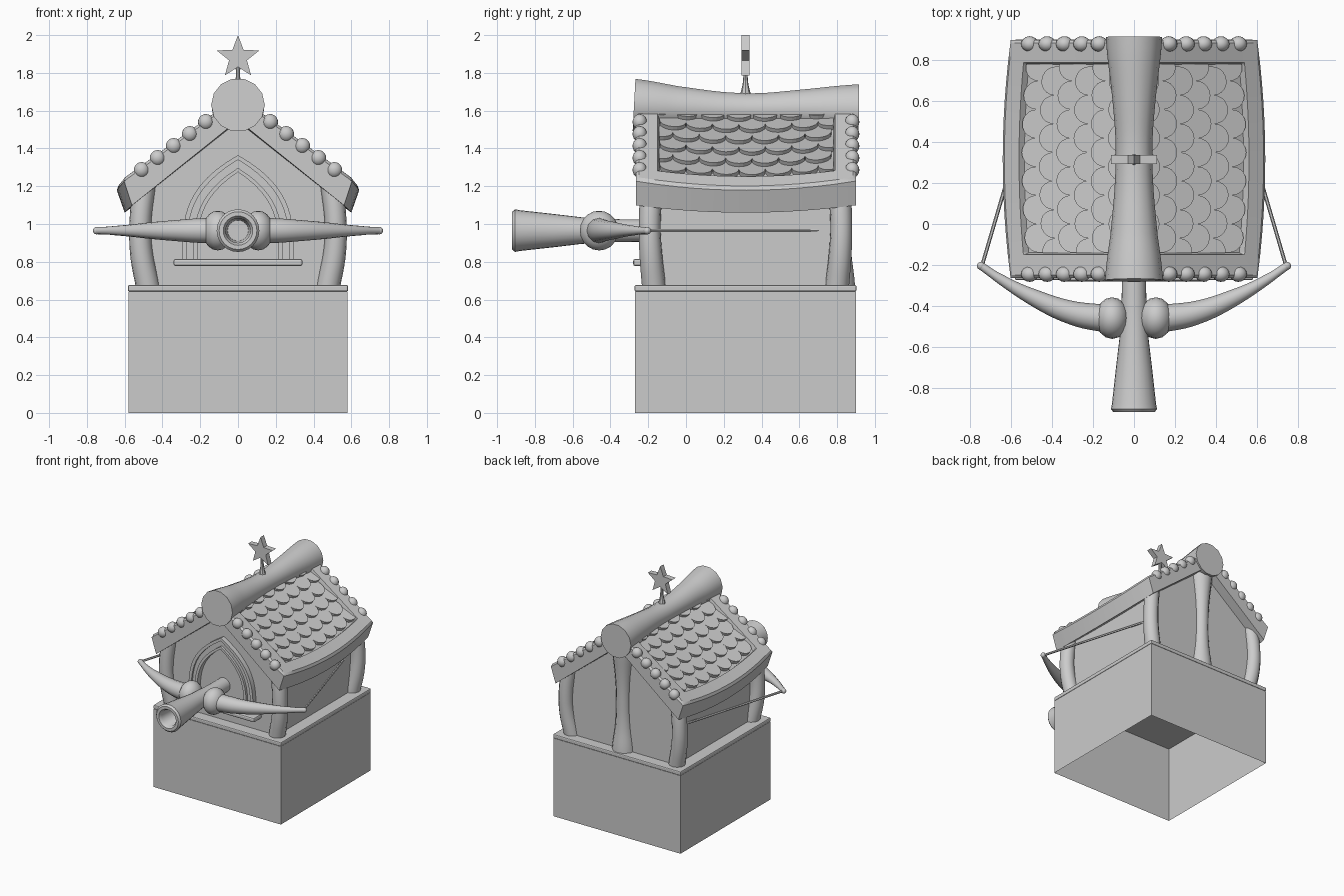
import bpy, bmesh, math
from mathutils import Vector, Matrix

if "Cube" in bpy.data.objects:
    bpy.data.objects.remove(bpy.data.objects["Cube"])

YC = 0.315  # middle of the house in depth


def mesh_obj(name, verts, faces, smooth=None):
    me = bpy.data.meshes.new(name)
    me.from_pydata([tuple(v) for v in verts], [], faces)
    bm = bmesh.new()
    bm.from_mesh(me)
    bmesh.ops.recalc_face_normals(bm, faces=bm.faces)
    bm.to_mesh(me)
    bm.free()
    ob = bpy.data.objects.new(name, me)
    bpy.context.collection.objects.link(ob)
    if smooth:
        shade(ob, smooth)
    return ob


def shade(ob, angle=40):
    bpy.ops.object.select_all(action='DESELECT')
    ob.select_set(True)
    bpy.context.view_layer.objects.active = ob
    bpy.ops.object.shade_smooth_by_angle(angle=math.radians(angle))


def box(name, x, y, z, bevel=0.0, open_bottom=False):
    v = [(a, b, c) for c in z for b in y for a in x]
    f = [(4, 5, 7, 6), (0, 1, 5, 4), (1, 3, 7, 5), (3, 2, 6, 7), (2, 0, 4, 6)]
    if not open_bottom:
        f.append((0, 2, 3, 1))
    ob = mesh_obj(name, v, f)
    if bevel:
        m = ob.modifiers.new("bevel", 'BEVEL')
        m.width, m.segments = bevel, 2
    return ob


def tube(name, pts, sides=4):
    """Smooth tapered tube through (x, y, z, radius) points."""
    cu = bpy.data.curves.new(name, 'CURVE')
    cu.dimensions = '3D'
    cu.bevel_depth, cu.bevel_resolution = 1.0, sides
    cu.use_fill_caps, cu.resolution_u = True, 6
    sp = cu.splines.new('BEZIER')
    sp.radius_interpolation = 'CARDINAL'
    sp.bezier_points.add(len(pts) - 1)
    for b, p in zip(sp.bezier_points, pts):
        b.co, b.radius = p[:3], p[3]
        b.handle_left_type = b.handle_right_type = 'AUTO'
    ob = bpy.data.objects.new(name, cu)
    bpy.context.collection.objects.link(ob)
    bpy.ops.object.select_all(action='DESELECT')
    ob.select_set(True)
    bpy.context.view_layer.objects.active = ob
    bpy.ops.object.convert(target='MESH')
    shade(bpy.context.object)


def ball(name, loc, size):
    bm = bmesh.new()
    bmesh.ops.create_uvsphere(bm, u_segments=16, v_segments=10, radius=1,
                              matrix=Matrix.Translation(loc) @ Matrix.Diagonal((*size, 1)))
    me = bpy.data.meshes.new(name)
    bm.to_mesh(me)
    bm.free()
    ob = bpy.data.objects.new(name, me)
    bpy.context.collection.objects.link(ob)
    shade(ob)


# base box, open underneath, and its trim
box("base", (-.58, .58), (-.27, .9), (0, .643), open_bottom=True)
box("base_trim", (-.583, .583), (-.273, .903), (.643, .677), .008)

# gabled house body
prof = [(-.485, .67), (.485, .67), (.485, 1.2), (0, 1.58), (-.485, 1.2)]
v = [(x, y, z) for y in (-.185, .82) for x, z in prof]
mesh_obj("house_walls", v, [(0, 1, 2, 3, 4), (5, 6, 7, 8, 9)] +
         [(i, (i + 1) % 5, (i + 1) % 5 + 5, i + 5) for i in range(5)])

# bowed corner posts and the flared rear post
for sx in (-1, 1):
    for sy in (-1, 1):
        y = lambda d: YC + sy * d
        tube("corner_post", [(sx * .478, y(.485), .67, .063), (sx * .512, y(.502), .85, .06),
                             (sx * .517, y(.507), 1.0, .058), (sx * .495, y(.495), 1.22, .06)])
tube("rear_post", [(0, .80, .67, .095), (0, .805, .85, .07), (0, .81, 1.05, .058),
                   (0, .81, 1.3, .068), (0, .80, 1.55, .1)])


# roof surface: u runs from ridge to eave, y along the ridge
def roof(u, y, off=0.0):
    s = 1 - ((y - YC) / .59) ** 2
    return Vector((u * (.61 + .04 * s) + .58 * off, y,
                   1.68 - .03 * s - u * (.44 + .02 * s) + .81 * off))


def roof_under(u, y):
    s = 1 - ((y - YC) / .59) ** 2
    return Vector((u * (.56 + .04 * s), y, 1.55 - .03 * s - u * (.45 + .01 * s)))


def roof_slab(sx):
    us = [0, .3, .6, .855, .865, .975, 1]
    ys = [-.265, -.25, -.15, -.14] + [-.14 + .92 * i / 10 for i in range(1, 10)] + [.78, .79, .885, .9]
    nu, ny = len(us), len(ys)
    verts = []
    for y in ys:
        for u in us:
            off = -.035 if u < .86 and -.145 < y < .785 else 0
            if u == 1 or y in (ys[0], ys[-1]):
                off = -.014
            verts.append(roof(u, y, off))
    verts += [roof_under(u, y) for y in ys for u in us]
    n = nu * ny
    faces = []
    for j in range(ny - 1):
        for i in range(nu - 1):
            a = j * nu + i
            q = (a, a + 1, a + nu + 1, a + nu)
            faces += [q, tuple(k + n for k in q)]
    rim = list(range(nu)) + [j * nu + nu - 1 for j in range(1, ny)]
    rim += [(ny - 1) * nu + i for i in range(nu - 2, -1, -1)] + [j * nu for j in range(ny - 2, 0, -1)]
    for a, b in zip(rim, rim[1:] + rim[:1]):
        faces.append((a, b, b + n, a + n))
    mesh_obj("roof_slab", [(sx * p.x, p.y, p.z) for p in verts], faces, 30)


# overlapping scalloped tiles
def roof_tiles(sx):
    verts, faces = [], []
    w = .07
    for r in range(6):
        ub = .845 - r * .13
        for c in range(-1, 8):
            yc = -.14 + w + c * 2 * w + (w if r % 2 else 0)
            if yc - w > .75 or yc + w < -.11:
                continue
            arc = [(ub - .09 + .09 * math.sin(math.pi * k / 10), yc - w * math.cos(math.pi * k / 10))
                   for k in range(11)]
            out = [(ub - .2, yc - w)] + arc + [(ub - .2, yc + w)]
            out = [(max(u, 0), min(max(y, -.142), .782)) for u, y in out]
            b, n = len(verts), len(out)
            for th in (0, -.03):
                for u, y in out:
                    p = roof(u, y, -.035 + .035 * (u - ub + .2) / .2 + th)
                    verts.append((sx * p.x, p.y, p.z))
            faces += [tuple(range(b, b + n)), tuple(range(b + n, b + 2 * n))]
            faces += [(b + i, b + (i + 1) % n, b + n + (i + 1) % n, b + n + i) for i in range(n)]
    mesh_obj("roof_tiles", verts, faces)


for sx in (-1, 1):
    roof_slab(sx)
    roof_tiles(sx)
    # beads along the gable edges
    for y in (-.245, .88):
        for i in range(5):
            ball("gable_bead", (sx * (.17 + .085 * i), y, 1.54 - .0635 * i), (.042, .038, .042))

# waisted ridge log
tube("ridge_log", [(0, -.275, 1.63, .142), (0, -.05, 1.618, .115), (0, .3, 1.605, .09),
                   (0, .6, 1.608, .105), (0, .915, 1.605, .138)], 5)

# star finial on its stem
tube("star_stem", [(0, YC, 1.67, .03), (0, YC, 1.75, .014), (0, YC, 1.84, .012)], 2)
star = []
for y in (YC - .022, YC + .022):
    for i in range(10):
        r, a = (.118, .05)[i % 2], math.pi / 2 + i * math.pi / 5
        star.append((r * math.cos(a), y, 1.882 + r * math.sin(a)))
mesh_obj("star", star, [tuple(range(10)), tuple(range(10, 20))] +
         [(i, (i + 1) % 10, (i + 1) % 10 + 10, i + 10) for i in range(10)])


# pointed door arch: rings between two gothic outlines
def gothic(w, peak):
    t = [k / 14 for k in range(15)]
    half = [(w * (1 - k ** 3.3), .81 + (peak - .81) * k) for k in t]
    return half + [(-x, z) for x, z in half[-2::-1]]


def arch_ring(name, outer, inner, front):
    a, b = gothic(*outer), gothic(*inner)
    n = len(a)
    v = [(x, y, z) for y in (front, -.17) for o in (a, b) for x, z in o]
    f = []
    for i in range(n - 1):
        for p, q in ((0, n), (2 * n, 3 * n), (0, 2 * n), (n, 3 * n)):
            f.append((p + i, p + i + 1, q + i + 1, q + i))
    f += [(0, n, 3 * n, 2 * n), (n - 1, 2 * n - 1, 4 * n - 1, 3 * n - 1)]
    mesh_obj(name, v, f, 35)


arch_ring("door_arch_outer", (.295, 1.365), (.27, 1.34), -.225)
arch_ring("door_arch_band", (.272, 1.342), (.235, 1.295), -.21)
arch_ring("door_arch_inner", (.237, 1.297), (.215, 1.275), -.23)
box("door_sill", (-.342, .342), (-.28, -.17), (.777, .815), .012)

# flared hollow barrel
prof = [(0, -.12), (.058, -.12), (.06, -.35), (.07, -.55), (.088, -.7), (.108, -.88), (.113, -.905),
        (.1, -.92), (.078, -.92), (.065, -.9), (.055, -.6), (0, -.6)]
N = 24
v = [(r * math.cos(2 * math.pi * k / N), y, .965 + r * math.sin(2 * math.pi * k / N))
     for r, y in prof for k in range(N)]
f = [(j * N + k, j * N + (k + 1) % N, (j + 1) * N + (k + 1) % N, (j + 1) * N + k)
     for j in range(len(prof) - 1) for k in range(N)]
barrel = mesh_obj("barrel", v, f)
bm = bmesh.new()
bm.from_mesh(barrel.data)
bmesh.ops.remove_doubles(bm, verts=bm.verts, dist=1e-5)
bmesh.ops.recalc_face_normals(bm, faces=bm.faces)
bm.to_mesh(barrel.data)
bm.free()
shade(barrel)

# bow arms, hubs and strings
for sx in (-1, 1):
    ball("bow_hub", (sx * .107, -.46, .965), (.082, .102, .105))
    tube("bow_arm", [(sx * .12, -.465, .965, .068), (sx * .3, -.435, .965, .058),
                     (sx * .5, -.355, .965, .04), (sx * .66, -.265, .965, .024),
                     (sx * .75, -.203, .965, .019)])
    ball("bow_tip", (sx * .748, -.205, .965), (.02, .02, .02))
    tube("bow_string", [(sx * .742, -.2, .965, .009), (sx * .46, .76, .965, .009)], 1)
